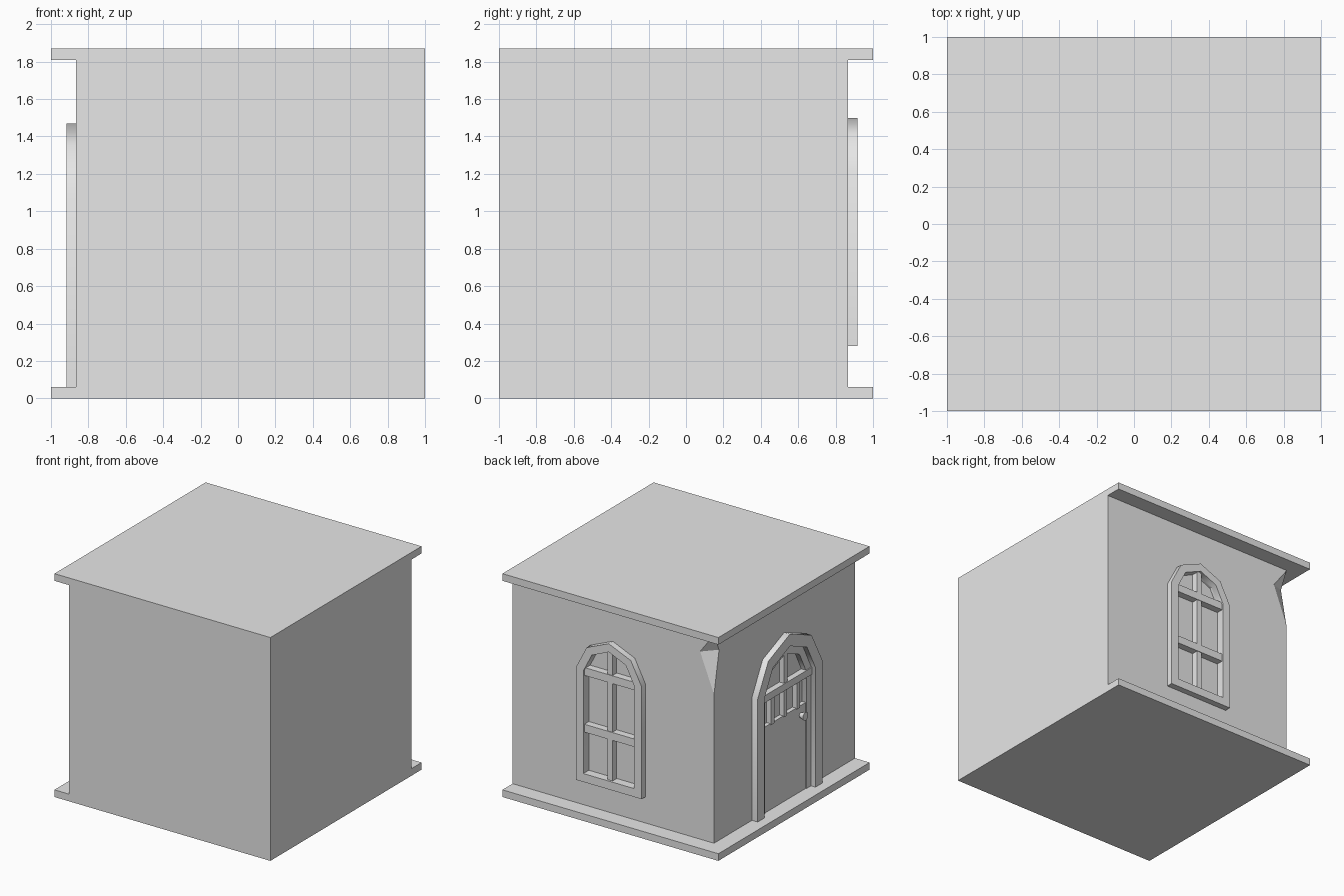
import bpy, bmesh, math
from mathutils import Vector

if "Cube" in bpy.data.objects:
    bpy.data.objects.remove(bpy.data.objects["Cube"], do_unlink=True)

stone = bpy.data.materials.new("plain_grey")
stone.use_nodes = True
GREY = (0.8, 0.8, 0.8, 1)
stone.diffuse_color = GREY
stone.node_tree.nodes["Principled BSDF"].inputs["Base Color"].default_value = GREY

WALL = 0.865   # distance of the two decorated walls from the centre


# Wall frames: u runs along the wall, d points out of it, z is up
def back_wall(u, d, z):
    return Vector((0.073 + u, WALL + d, z))


def side_wall(u, d, z):
    return Vector((-WALL - d, -0.065 + u, z))


def finish(name, bm, smooth=False):
    bmesh.ops.recalc_face_normals(bm, faces=bm.faces)
    mesh = bpy.data.meshes.new(name)
    bm.to_mesh(mesh)
    bm.free()
    mesh.materials.append(stone)
    obj = bpy.data.objects.new(name, mesh)
    bpy.context.collection.objects.link(obj)
    if smooth:
        bpy.ops.object.select_all(action="DESELECT")
        obj.select_set(True)
        bpy.context.view_layer.objects.active = obj
        bpy.ops.object.shade_smooth_by_angle(angle=math.radians(50))
    return obj


def box(name, low, high, place=lambda x, y, z: Vector((x, y, z))):
    bm = bmesh.new()
    bmesh.ops.create_cube(bm, size=1)
    for v in bm.verts:
        v.co = place(*(l + (c + 0.5) * (h - l) for c, l, h in zip(v.co, low, high)))
    return finish(name, bm)


def arch(half, bottom, spring, top):
    """Pointed low-poly arch outline, from bottom right round to bottom left."""
    rise = top - spring
    right = [(half, bottom), (half, spring), (half * 0.67, spring + rise * 0.69)]
    return right + [(0, top)] + [(-u, z) for u, z in reversed(right)]


def extrude(bm, faces, place, d0, d1):
    faces = bmesh.ops.extrude_face_region(bm, geom=faces)["geom"]
    for v in [g for g in faces if isinstance(g, bmesh.types.BMVert)]:
        v.co += place(0, d1, 0) - place(0, d0, 0)


def arch_solid(name, place, outline, d0, d1):
    bm = bmesh.new()
    face = bm.faces.new([bm.verts.new(place(u, d0, z)) for u, z in outline])
    extrude(bm, [face], place, d0, d1)
    return finish(name, bm)


def arch_frame(name, place, outer, inner, d0, d1, closed):
    bm = bmesh.new()
    a, b = ([bm.verts.new(place(u, d0, z)) for u, z in line] for line in (outer, inner))
    n = len(a)
    faces = [bm.faces.new((a[i], a[(i + 1) % n], b[(i + 1) % n], b[i]))
             for i in range(n if closed else n - 1)]
    extrude(bm, faces, place, d0, d1)
    return finish(name, bm, smooth=True)


def cut(target, cutter):
    mod = target.modifiers.new("cut", "BOOLEAN")
    mod.operation = "DIFFERENCE"
    mod.solver = "EXACT"
    mod.object = cutter
    cutter.hide_render = True
    cutter.hide_viewport = True
    cutter.display_type = "WIRE"


# Room block between two slabs
box("base_slab", (-1, -1, 0), (1, 1, 0.06))
box("roof_slab", (-1, -1, 1.81), (1, 1, 1.87))
walls = box("walls", (-WALL, -1, 0.06), (1, WALL, 1.81))

# Chipped upper corner
bm = bmesh.new()
for co in ((-WALL, WALL, 1.81), (-WALL, WALL, 1.29), (-0.73, WALL, 1.63),
           (-WALL, 0.795, 1.655), (-1, 1, 1.64)):
    bm.verts.new(Vector(co) + Vector((-0.002, 0.002, 0)))
bmesh.ops.convex_hull(bm, input=bm.verts)
cut(walls, finish("corner_chip_cutter", bm))

# Window: recess, frame and glazing bars
opening = arch(0.235, 0.35, 1.21, 1.43)
cut(walls, arch_solid("window_cutter", back_wall, opening, -0.02, 0.1))
arch_frame("window_frame", back_wall, arch(0.305, 0.28, 1.22, 1.5), opening, -0.02, 0.053, True)
box("window_upright", (-0.023, -0.025, 0.34), (0.023, 0.035, 1.43), back_wall)
for i, z in enumerate((0.725, 1.2)):
    box(f"window_crossbar_{i + 1}", (-0.24, -0.025, z - 0.033), (0.24, 0.04, z + 0.033), back_wall)

# Door: recess, frame and lower panel
doorway = arch(0.337, 0.06, 1.06, 1.37)
cut(walls, arch_solid("door_cutter", side_wall, arch(0.337, 0.07, 1.06, 1.37), -0.03, 0.1))
arch_frame("door_frame", side_wall, arch(0.427, 0.06, 1.09, 1.47), doorway, -0.03, 0.053, False)
box("door_panel", (-0.337, -0.035, 0.06), (0.337, 0.005, 0.78), side_wall)

# Door grille and arched light
arch_frame("door_light_frame", side_wall, doorway, arch(0.275, 0.06, 1.04, 1.3), -0.035, 0.012, False)
box("door_rail", (-0.337, -0.035, 0.995), (0.337, 0.02, 1.055), side_wall)
box("door_light_bar", (-0.022, -0.035, 1.05), (0.022, 0.012, 1.32), side_wall)
for i in (-1, 0, 1):
    box(f"door_grille_bar_{i + 2}", (i * 0.17 - 0.02, -0.035, 0.77),
        (i * 0.17 + 0.02, 0.012, 1), side_wall)

# Door knob
bm = bmesh.new()
bmesh.ops.create_cone(bm, cap_ends=True, segments=12, radius1=0.02, radius2=0.036, depth=0.045)
for v in bm.verts:
    v.co = side_wall(v.co.x - 0.21, v.co.z + 0.027, v.co.y + 0.7)
finish("door_knob", bm, smooth=True)
